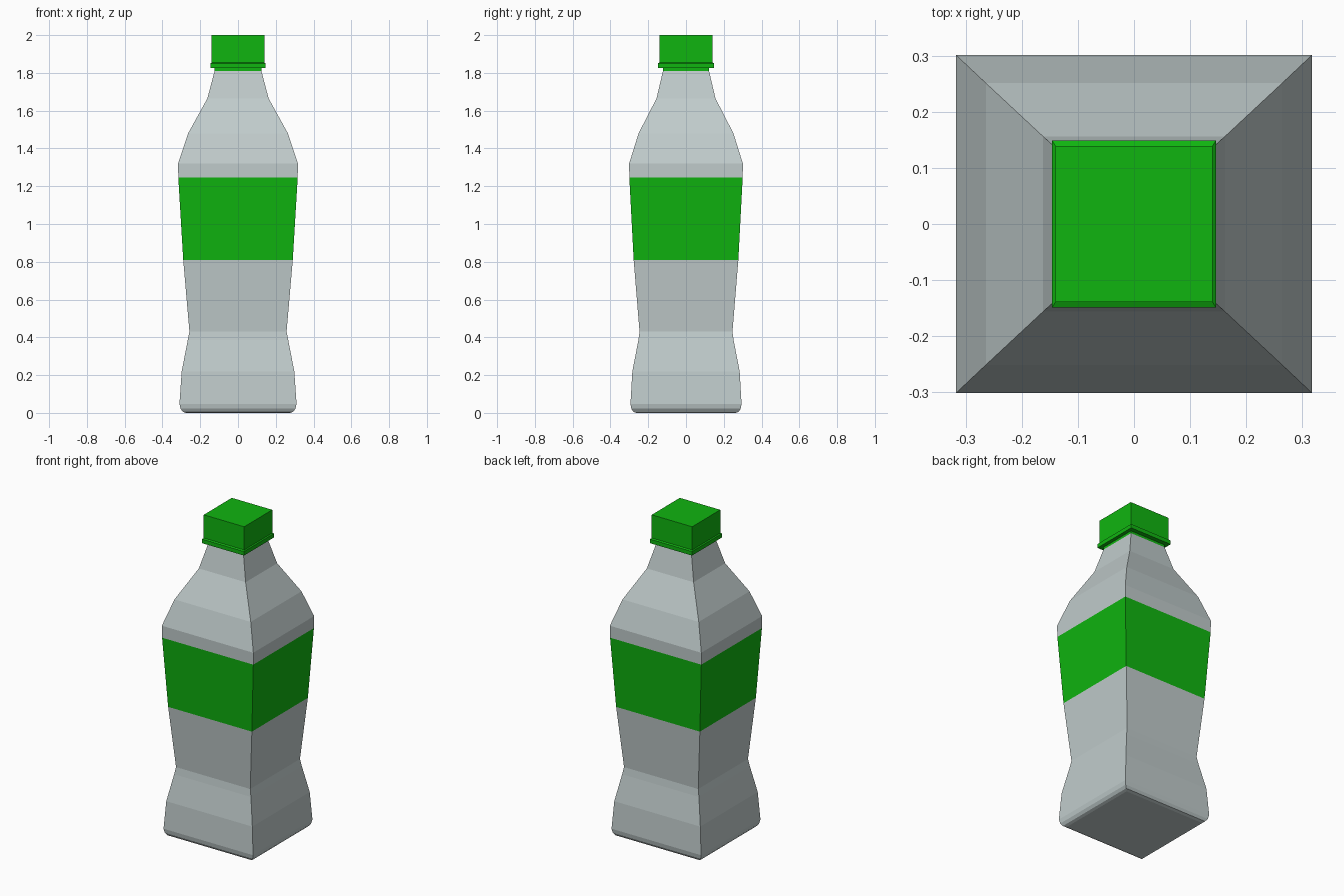
import bpy, bmesh

if "Cube" in bpy.data.objects:
    bpy.data.objects.remove(bpy.data.objects["Cube"])


def material(name, rgb):
    m = bpy.data.materials.new(name)
    m.diffuse_color = (*rgb, 1)
    m.use_nodes = True
    m.node_tree.nodes["Principled BSDF"].inputs["Base Color"].default_value = m.diffuse_color
    return m


GREY = material("pale grey plastic", (0.53, 0.60, 0.60))
GREEN = material("bright green", (0.005, 0.46, 0.005))


def square_loft(name, rings, mats, label=None):
    """Stack rectangular rings (half x, half y, z) and cap both ends."""
    bm = bmesh.new()
    loops = [[bm.verts.new((sx * hx, sy * hy, z))
              for sx, sy in ((-1, -1), (1, -1), (1, 1), (-1, 1))]
             for hx, hy, z in rings]
    bm.faces.new(loops[0][::-1])
    bm.faces.new(loops[-1])
    for a, b in zip(loops, loops[1:]):
        for i in range(4):
            j = (i + 1) % 4
            f = bm.faces.new((a[i], a[j], b[j], b[i]))
            if label and label[0] < f.calc_center_median().z < label[1]:
                f.material_index = 1
    me = bpy.data.meshes.new(name)
    bm.to_mesh(me)
    bm.free()
    for m in mats:
        me.materials.append(m)
    ob = bpy.data.objects.new(name, me)
    bpy.context.collection.objects.link(ob)
    return ob


# Bottle body with the painted label band
square_loft("bottle_body", [
    (0.275, 0.262, 0.0), (0.292, 0.279, 0.006), (0.304, 0.289, 0.022),
    (0.310, 0.294, 0.048), (0.298, 0.284, 0.22), (0.266, 0.252, 0.385),
    (0.257, 0.246, 0.43), (0.290, 0.277, 0.81), (0.316, 0.300, 1.245),
    (0.317, 0.301, 1.32), (0.264, 0.251, 1.48), (0.162, 0.156, 1.665),
    (0.124, 0.122, 1.81)], [GREY, GREEN], (0.82, 1.24))

# Screw cap with its skirt and flared ring
square_loft("cap", [
    (0.124, 0.122, 1.808), (0.124, 0.122, 1.825), (0.146, 0.149, 1.825),
    (0.146, 0.149, 1.85), (0.140, 0.139, 1.855), (0.140, 0.139, 2.0)], [GREEN])
